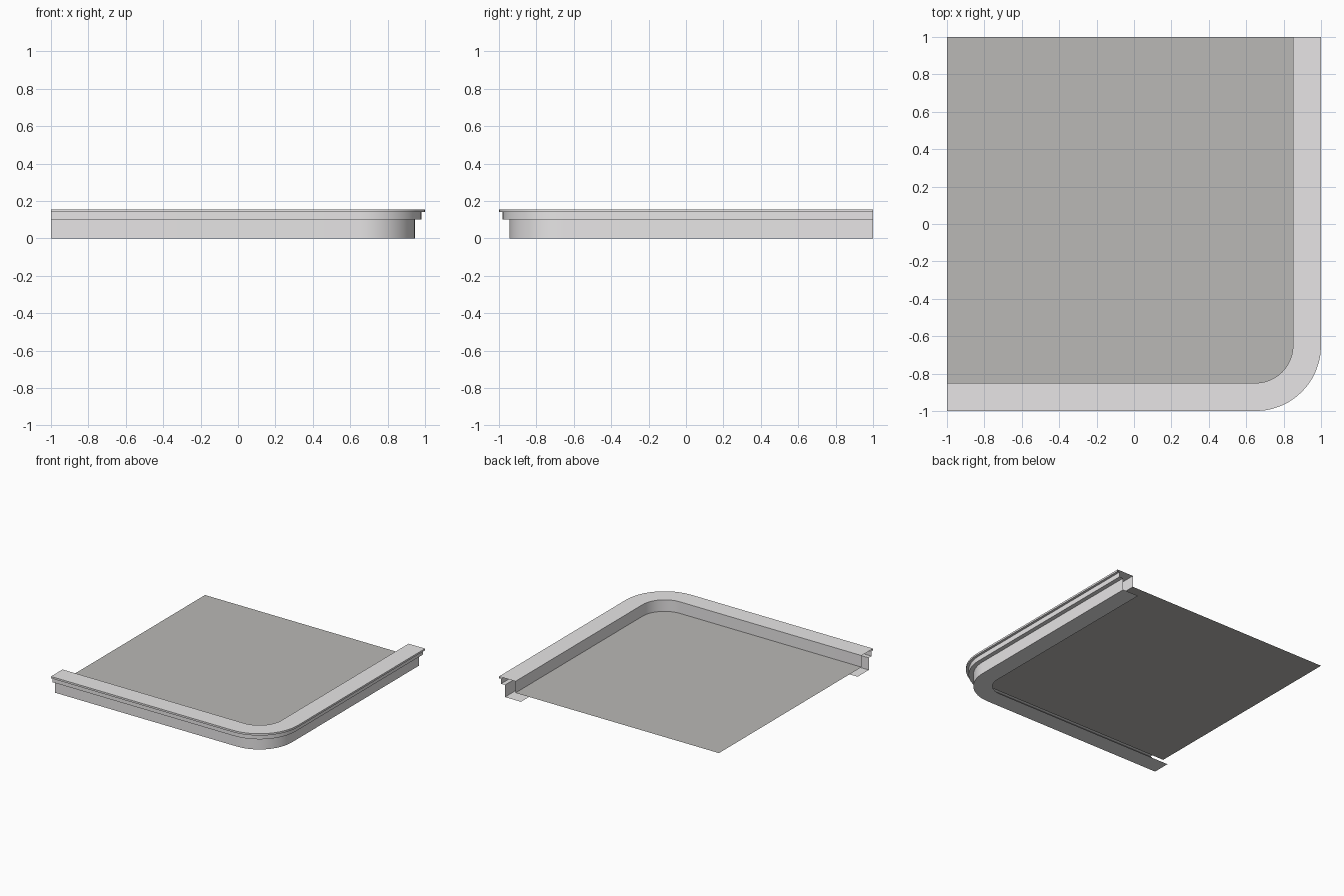
import bpy, math

if "Cube" in bpy.data.objects:
    bpy.data.objects.remove(bpy.data.objects["Cube"])

RADIUS = 0.35      # outer corner radius
CENTRE = 1 - RADIUS
STEPS = 12         # segments in the rounded corner
FLOOR_Z = 0.06


def material(name, colour):
    m = bpy.data.materials.new(name)
    m.diffuse_color = (*colour, 1)
    m.use_nodes = True
    m.node_tree.nodes["Principled BSDF"].inputs["Base Color"].default_value = m.diffuse_color
    return m


def outline(inset):
    """Open path along the front, round the corner and up the right side."""
    r = RADIUS - inset
    pts = [(-1, -1 + inset)]
    for k in range(STEPS + 1):
        a = -math.pi / 2 + k / STEPS * math.pi / 2
        pts.append((CENTRE + r * math.cos(a), -CENTRE + r * math.sin(a)))
    pts.append((1 - inset, 1))
    return pts


def add_object(name, verts, faces, mat):
    mesh = bpy.data.meshes.new(name)
    mesh.from_pydata(verts, [], faces)
    mesh.materials.append(mat)
    obj = bpy.data.objects.new(name, mesh)
    bpy.context.collection.objects.link(obj)
    bpy.ops.object.select_all(action='DESELECT')
    obj.select_set(True)
    bpy.context.view_layer.objects.active = obj
    bpy.ops.object.shade_smooth_by_angle(angle=math.radians(30))
    return obj


rim_mat = material("pale grey rim", (0.80, 0.785, 0.79))
floor_mat = material("mid grey floor", (0.49, 0.48, 0.465))

# Rim: stepped edge profile (inset, height) swept along the path
profile = [(0.15, FLOOR_Z), (0.15, 0.155), (0, 0.155), (0, 0.14),
           (0.02, 0.14), (0.02, 0.10), (0.055, 0.10), (0.055, 0), (0.20, 0)]
verts = [(x, y, z) for d, z in profile for x, y in outline(d)]
n = STEPS + 3
faces = [(j * n + i, (j + 1) * n + i, (j + 1) * n + i + 1, j * n + i + 1)
         for j in range(len(profile) - 1) for i in range(n - 1)]
add_object("pool_rim", verts, faces, rim_mat)

# Floor: flat sheet bounded by the inner wall
floor = [(x, y, FLOOR_Z) for x, y in outline(0.15)] + [(-1, 1, FLOOR_Z)]
add_object("floor", floor, [tuple(range(len(floor)))], floor_mat)
